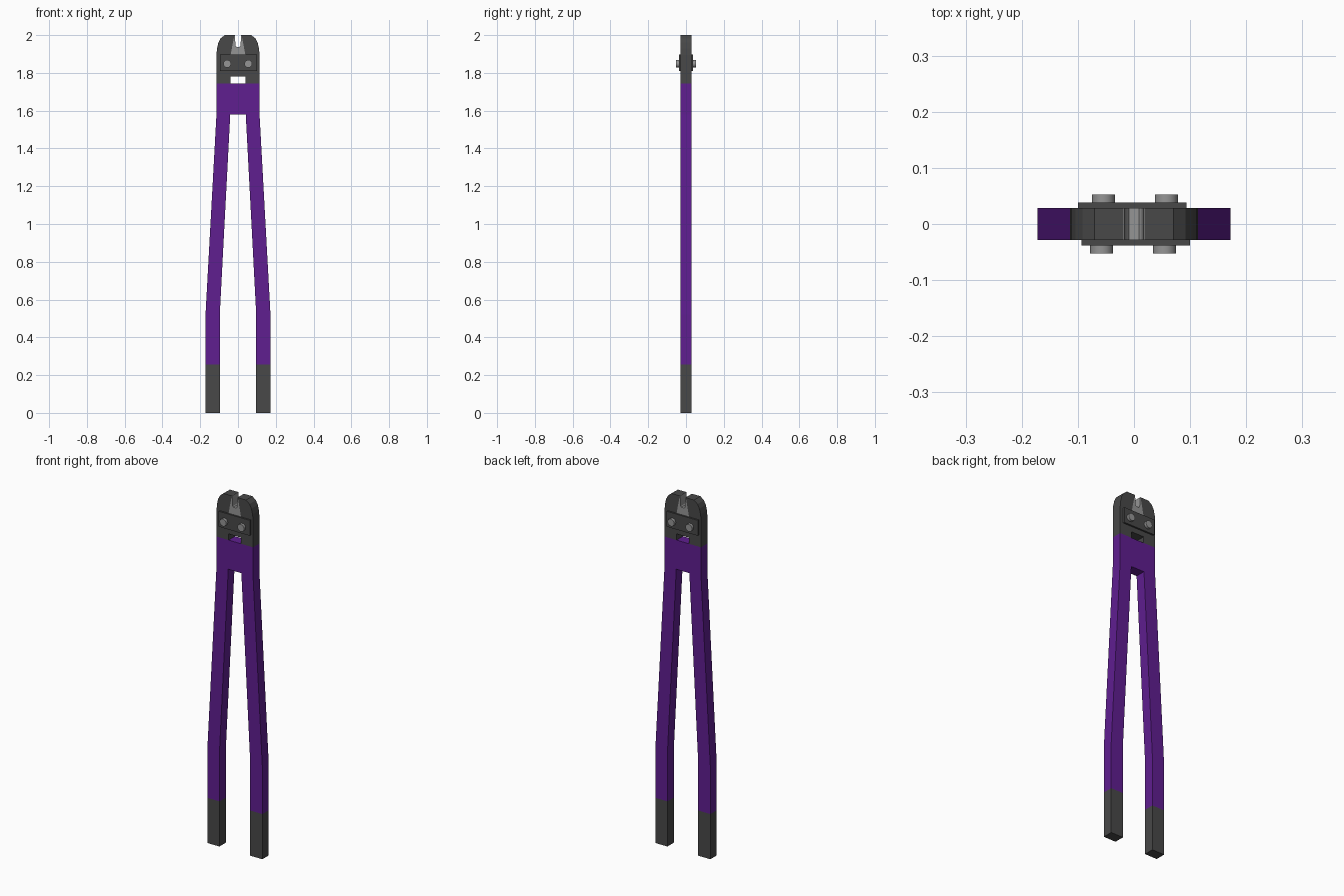
import bpy, bmesh, math

if "Cube" in bpy.data.objects:
    bpy.data.objects.remove(bpy.data.objects["Cube"])

HALF = 0.0285  # half thickness of the flat body


def material(name, rgb):
    m = bpy.data.materials.new(name)
    m.diffuse_color = (*rgb, 1)
    m.use_nodes = True
    m.node_tree.nodes["Principled BSDF"].inputs["Base Color"].default_value = m.diffuse_color
    return m


DARK = material("dark_grey", (0.065, 0.065, 0.065))
PURPLE = material("purple", (0.115, 0.013, 0.28))
STEEL = material("steel", (0.30, 0.30, 0.30))


def finish(name, bm, mat):
    bmesh.ops.recalc_face_normals(bm, faces=bm.faces)
    me = bpy.data.meshes.new(name)
    bm.to_mesh(me)
    bm.free()
    me.materials.append(mat)
    ob = bpy.data.objects.new(name, me)
    bpy.context.collection.objects.link(ob)
    return ob


def slab(name, profile, mat, y0=-HALF, y1=HALF, mirror=False):
    """Extrude an x-z profile through y; optionally mirror it across x = 0."""
    bm = bmesh.new()
    face = bm.faces.new([bm.verts.new((x, y0, z)) for x, z in profile])
    ext = bmesh.ops.extrude_face_region(bm, geom=[face])
    verts = [v for v in ext["geom"] if isinstance(v, bmesh.types.BMVert)]
    bmesh.ops.translate(bm, verts=verts, vec=(0, y1 - y0, 0))
    ob = finish(name, bm, mat)
    if mirror:
        ob.modifiers.new("mirror", "MIRROR").use_clip = True
    return ob


def rect(x0, x1, z0, z1):
    return [(x0, z0), (x1, z0), (x1, z1), (x0, z1)]


# Grips at the foot of each handle
slab("grip", rect(0.096, 0.172, 0, 0.255), DARK, mirror=True)

# Bent arms, joined by the cross bridge at the top
slab("handle", [(0.096, 0.255), (0.172, 0.255), (0.172, 0.52), (0.114, 1.58),
                (0.041, 1.58), (0.096, 0.53)], PURPLE, mirror=True)
slab("handle_bridge", rect(-0.114, 0.114, 1.58, 1.745), PURPLE)

# Jaws with rounded shoulders and a small window above the bridge
slab("jaw", [(0.039, 1.745), (0.114, 1.745), (0.114, 1.895), (0.111, 1.93),
             (0.104, 1.96), (0.092, 1.983), (0.070, 2.0), (0.019, 2.0),
             (0.039, 1.897), (0.039, 1.81), (0.0, 1.81), (0.0, 1.78),
             (0.039, 1.78)], DARK, mirror=True)

# Cutting blades, leaving the central notch open
slab("blade", [(0, 1.81), (0.039, 1.81), (0.039, 1.897), (0.019, 2.0),
               (0.017, 2.0), (0.013, 1.944), (0.009, 1.938), (0, 1.938)],
     STEEL, mirror=True)

# Cover plates and bolts on both faces
for side, label in ((-1, "front"), (1, "back")):
    dx = -0.003 * side
    y_in, y_out = side * HALF, side * 0.038
    slab(f"{label}_plate", rect(-0.097 + dx, 0.097 + dx, 1.81, 1.897), DARK,
         min(y_in, y_out), max(y_in, y_out))
    for x in (-0.056, 0.056):
        bpy.ops.mesh.primitive_cylinder_add(
            vertices=16, radius=0.0205, depth=0.025,
            location=(x + 0.0015 * side, side * 0.0405, 1.848),
            rotation=(math.pi / 2, 0, 0))
        bolt = bpy.context.object
        bolt.name = f"{label}_bolt"
        bolt.data.materials.append(STEEL)
        bpy.ops.object.shade_smooth_by_angle()
